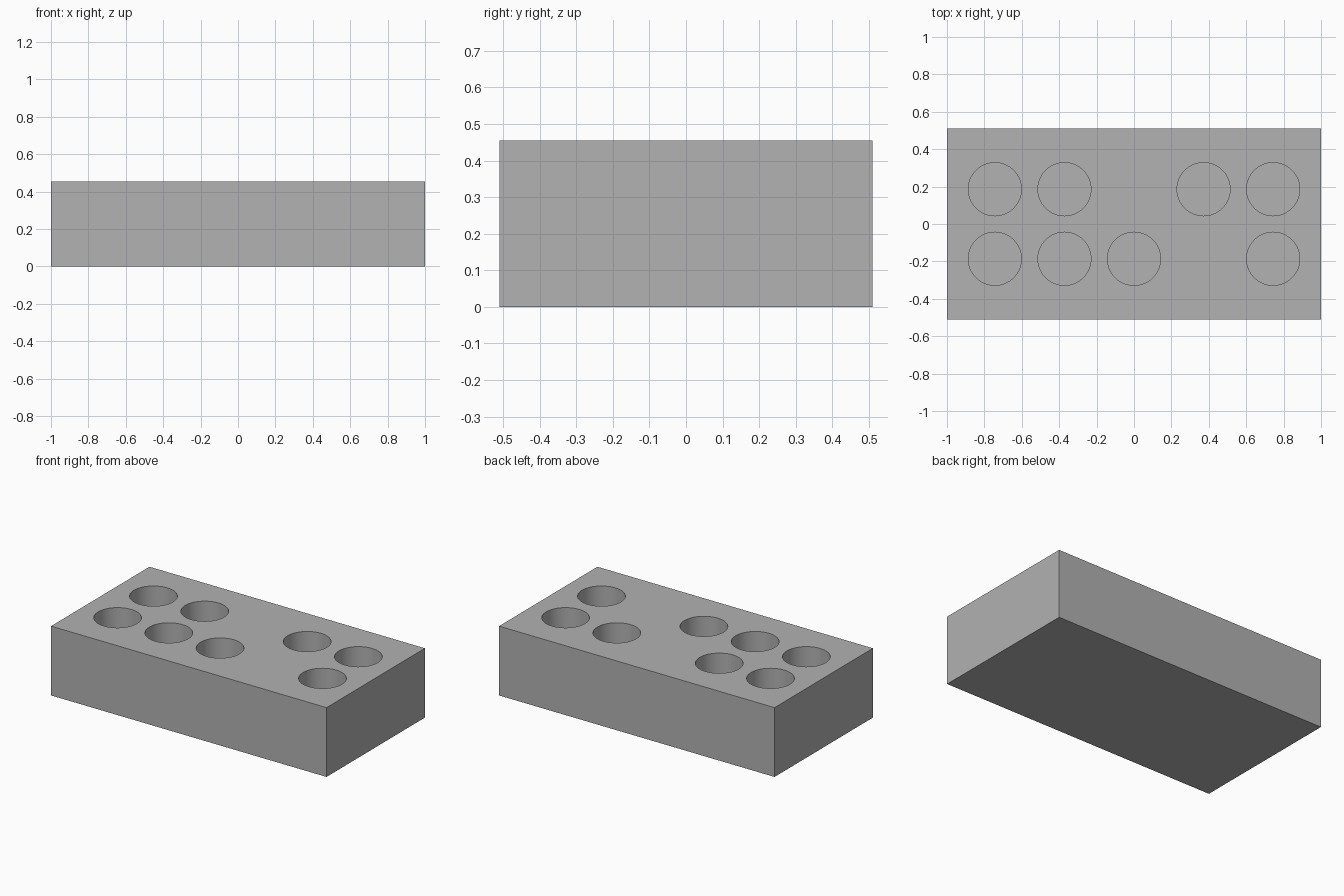
import bpy
import bmesh
from mathutils import Matrix

cube = bpy.data.objects.get("Cube")
if cube:
    bpy.data.objects.remove(cube, do_unlink=True)

WIDTH, DEPTH, HEIGHT = 2.0, 1.02, 0.455
PITCH = 0.372          # spacing between hole centres
RADIUS = 0.142
HOLE_DEPTH = 0.36
# Column numbers of the holes in each row, counted from the centre
ROWS = {0.5: (-2, -1, 1, 2), -0.5: (-2, -1, 0, 2)}

grey = bpy.data.materials.new("light grey")
colour = (0.445, 0.445, 0.445, 1.0)
grey.diffuse_color = colour
grey.use_nodes = True
grey.node_tree.nodes["Principled BSDF"].inputs["Base Color"].default_value = colour


def make_object(name, bm):
    mesh = bpy.data.meshes.new(name)
    bm.to_mesh(mesh)
    bm.free()
    mesh.materials.append(grey)
    obj = bpy.data.objects.new(name, mesh)
    bpy.context.collection.objects.link(obj)
    return obj


# Solid block
bm = bmesh.new()
bmesh.ops.create_cube(bm, size=1.0, matrix=Matrix.Translation((0, 0, HEIGHT / 2))
                      @ Matrix.Diagonal((WIDTH, DEPTH, HEIGHT, 1)))
block = make_object("holder_block", bm)

# Cylinders that cut the blind holes from the top
bm = bmesh.new()
length = HOLE_DEPTH + 0.1
for row, columns in ROWS.items():
    for column in columns:
        centre = (column * PITCH, row * PITCH, HEIGHT - HOLE_DEPTH + length / 2)
        bmesh.ops.create_cone(bm, cap_ends=True, segments=64, radius1=RADIUS,
                              radius2=RADIUS, depth=length,
                              matrix=Matrix.Translation(centre))
cutter = make_object("hole_cutter", bm)
cutter.hide_render = True

# Cut the holes, then remove the cutter
holes = block.modifiers.new("holes", 'BOOLEAN')
holes.operation = 'DIFFERENCE'
holes.solver = 'EXACT'
holes.object = cutter
bpy.ops.object.select_all(action='DESELECT')
block.select_set(True)
bpy.context.view_layer.objects.active = block
bpy.ops.object.modifier_apply(modifier=holes.name)
bpy.data.objects.remove(cutter, do_unlink=True)

# Round hole walls with sharp rims and corners
bpy.ops.object.shade_smooth_by_angle(angle=0.6)
